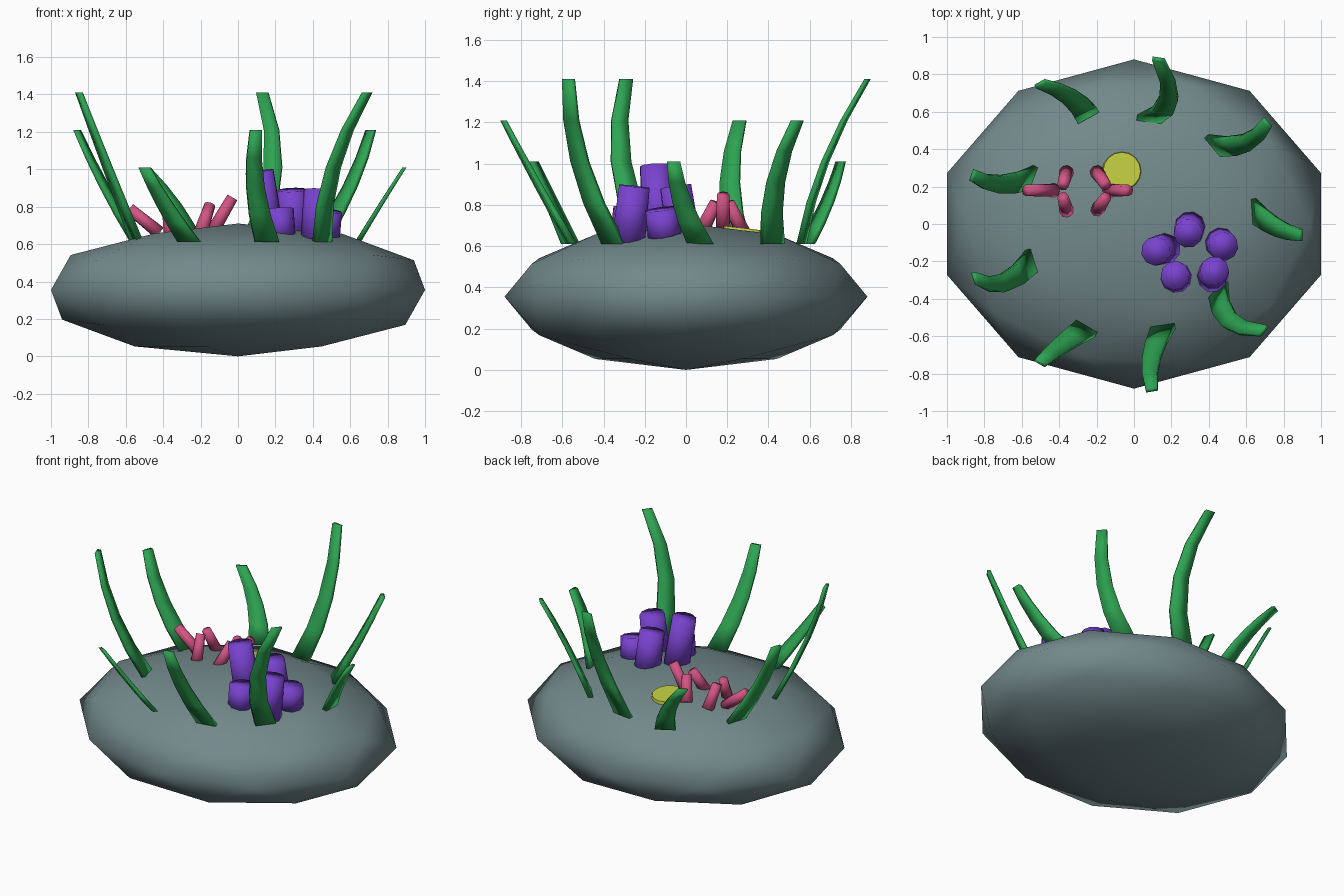
import bpy, bmesh, math
from mathutils import Vector, Matrix

if "Cube" in bpy.data.objects:
    bpy.data.objects.remove(bpy.data.objects["Cube"])


def material(name, color):
    m = bpy.data.materials.new(name)
    m.diffuse_color = (*color, 1)
    m.use_nodes = True
    m.node_tree.nodes["Principled BSDF"].inputs["Base Color"].default_value = m.diffuse_color
    return m


ROCK = material("slate_grey", (0.17, 0.25, 0.26))
GREEN = material("grass_green", (0.027, 0.37, 0.085))
PURPLE = material("tube_purple", (0.19, 0.055, 0.62))
PINK = material("coral_pink", (0.65, 0.09, 0.23))
YELLOW = material("moss_yellow", (0.53, 0.60, 0.05))


def finish(name, bm, mat, smooth=True):
    bmesh.ops.recalc_face_normals(bm, faces=bm.faces)
    for f in bm.faces:
        f.smooth = smooth
    me = bpy.data.meshes.new(name)
    bm.to_mesh(me)
    bm.free()
    me.materials.append(mat)
    ob = bpy.data.objects.new(name, me)
    bpy.context.collection.objects.link(ob)
    return ob


def rod(name, base, tip, r1, r2, sides, mat):
    """Tapered cylinder between two points."""
    a, b = Vector(base), Vector(tip)
    d = b - a
    bm = bmesh.new()
    mtx = Matrix.Translation((a + b) / 2) @ d.to_track_quat('Z', 'Y').to_matrix().to_4x4()
    bmesh.ops.create_cone(bm, cap_ends=True, segments=sides, radius1=r1,
                          radius2=r2, depth=d.length, matrix=mtx)
    return finish(name, bm, mat)


def blade(name, base, ctrl, tip, top, z0=0.61, steps=4):
    """Tapering flat blade swept along a quadratic curve."""
    p0, p1, p2 = Vector(base), Vector(ctrl), Vector(tip)
    mid = (p0 + p2).normalized()
    side = Vector((-mid.y, mid.x))
    bm = bmesh.new()
    rings = []
    for i in range(steps + 1):
        t = i / steps
        c = p0 * (1 - t) ** 2 + p1 * 2 * t * (1 - t) + p2 * t * t
        w = 0.065 + (0.032 - 0.065) * t
        th = 0.016 - 0.005 * t
        z = z0 + (top - z0) * t
        ring = []
        for s, r in ((-1, -1), (1, -1), (1, 1), (-1, 1)):
            q = c + side * w * s + mid * th * r
            ring.append(bm.verts.new((q.x, q.y, z)))
        rings.append(ring)
    for a, b in zip(rings, rings[1:]):
        for k in range(4):
            n = (k + 1) % 4
            bm.faces.new((a[k], a[n], b[n], b[k]))
    bm.faces.new(rings[0][::-1])
    bm.faces.new(rings[-1])
    return finish(name, bm, GREEN)


# Flattened boulder
bm = bmesh.new()
bmesh.ops.create_icosphere(bm, subdivisions=2, radius=1)
bmesh.ops.scale(bm, vec=(1.0515, 0.88, 0.355), verts=bm.verts)
bmesh.ops.translate(bm, vec=(0, 0, 0.355), verts=bm.verts)
finish("boulder", bm, ROCK)

# Ring of grass blades: base, bend, tip, top height
blades = [
    ((0.08, 0.56), (0.27, 0.63), (0.13, 0.88), 1.41),
    ((0.43, 0.42), (0.63, 0.39), (0.71, 0.54), 1.21),
    ((0.64, 0.07), (0.76, -0.04), (0.89, -0.06), 1.01),
    ((0.45, -0.35), (0.45, -0.57), (0.69, -0.57), 1.41),
    ((0.155, -0.555), (0.06, -0.73), (0.095, -0.885), 1.21),
    ((-0.26, -0.56), (-0.40, -0.65), (-0.50, -0.74), 1.01),
    ((-0.54, -0.19), (-0.70, -0.39), (-0.85, -0.29), 1.41),
    ((-0.54, 0.25), (-0.73, 0.17), (-0.86, 0.26), 1.21),
    ((-0.25, 0.58), (-0.32, 0.70), (-0.50, 0.75), 1.01),
]
for i, (b, c, t, h) in enumerate(blades):
    blade(f"grass_blade_{i + 1}", b, c, t, h)

# Cluster of tube sponges
tubes = [
    ((0.17, -0.13, 0.62), (0.115, -0.145, 0.99)),
    ((0.30, -0.01, 0.62), (0.29, -0.05, 0.89)),
    ((0.46, -0.10, 0.63), (0.48, -0.12, 0.78)),
    ((0.42, -0.28, 0.62), (0.43, -0.25, 0.89)),
    ((0.225, -0.285, 0.63), (0.22, -0.275, 0.79)),
]
for i, (b, t) in enumerate(tubes):
    rod(f"tube_sponge_{i + 1}", b, t, 0.085, 0.078, 10, PURPLE)

# Two coral sprigs: a pair of props leaning together and one branch outward
for n, (x, s, top) in enumerate(((-0.36, -1, 0.79), (-0.20, 1, 0.85))):
    for k, y in enumerate((0.07, 0.28)):
        tip_y = 0.175 + (y - 0.175) * 0.3
        rod(f"coral_{n + 1}_prop_{k + 1}", (x, y, 0.66),
            (x + s * (0.02 if s < 0 else 0.05), tip_y, 0.81), 0.038, 0.03, 8, PINK)
    rod(f"coral_{n + 1}_branch", (x + s * 0.06, 0.18, 0.66),
        (x + s * (0.22 if s < 0 else 0.17), 0.18, top), 0.036, 0.03, 8, PINK)

# Moss patch lying on the slope
bm = bmesh.new()
bmesh.ops.create_cone(bm, cap_ends=True, segments=16, radius1=0.105, radius2=0.10, depth=0.02,
                      matrix=Matrix.Translation((-0.065, 0.283, 0.677))
                      @ Matrix.Rotation(-math.atan(0.115), 4, 'X'))
finish("moss_patch", bm, YELLOW, smooth=False)
